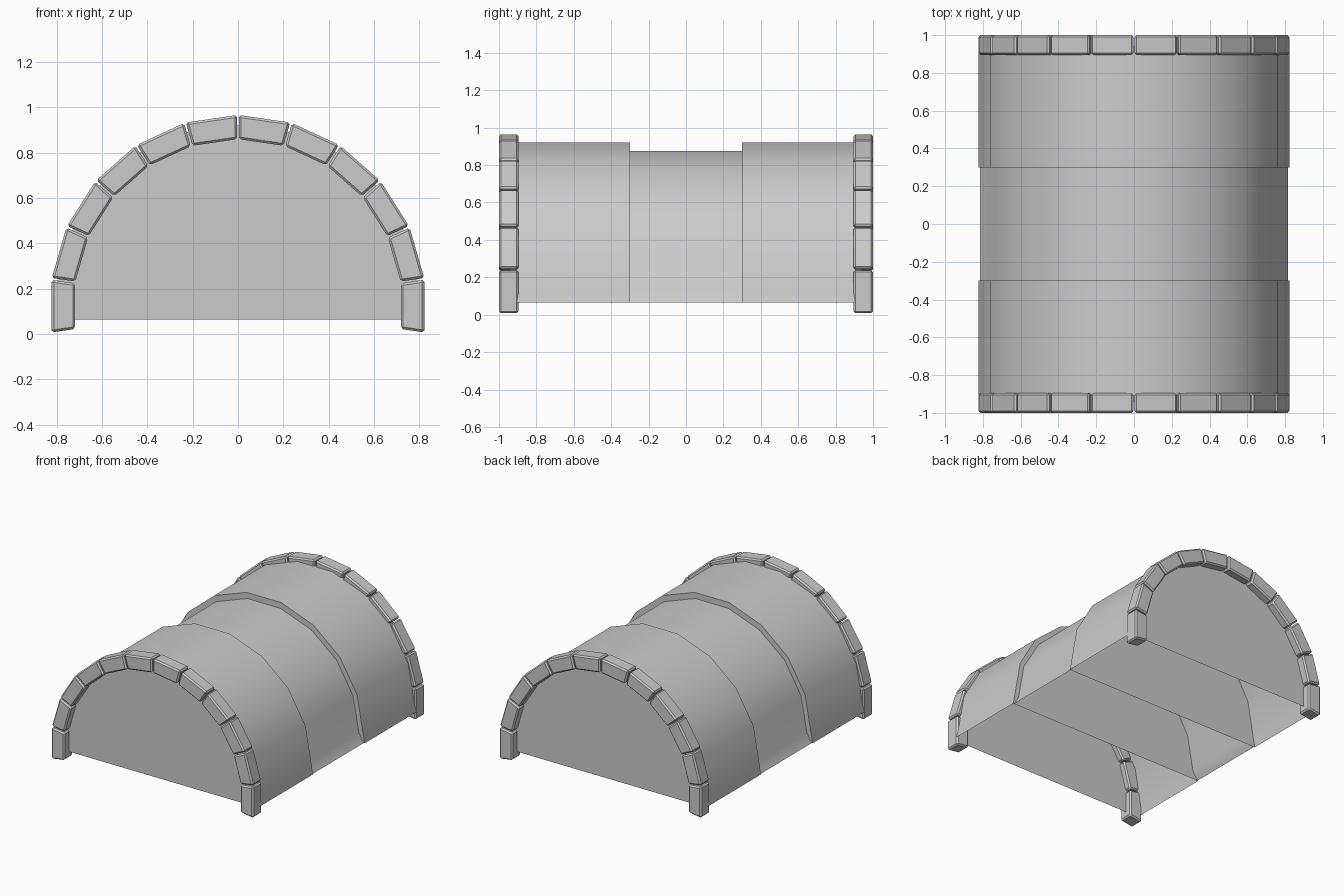
import bpy, math

if "Cube" in bpy.data.objects:
    bpy.data.objects.remove(bpy.data.objects["Cube"])

CZ = 0.123                    # height of the arch centre
STEP = math.pi / 11           # angle taken by one arch stone


def make(name, verts, faces):
    me = bpy.data.meshes.new(name)
    me.from_pydata(verts, [], faces)
    me.update()
    ob = bpy.data.objects.new(name, me)
    bpy.context.collection.objects.link(ob)
    bpy.context.view_layer.objects.active = ob
    return ob


def profile(rx, rz, foot):
    """Nine-sided half ring with short feet flaring down to z = 0.065."""
    arc = [(-rx * math.cos(i * math.pi / 9), 0.13 + rz * math.sin(i * math.pi / 9))
           for i in range(10)]
    return [(-foot, 0.065)] + arc + [(foot, 0.065)]


def shell(name, prof, y0, y1):
    """Open-bottomed vault section."""
    n = len(prof)
    verts = [(x, y, z) for y in (y0, y1) for x, z in prof]
    faces = [(i, i + 1, n + i + 1, n + i) for i in range(n - 1)]
    ob = make(name, verts, faces)
    for o in bpy.context.selected_objects:
        o.select_set(False)
    ob.select_set(True)
    bpy.ops.object.shade_smooth_by_angle(angle=math.radians(35))


def wall(name, prof, y, flip):
    """Flat arched wall across the vault."""
    f = list(range(len(prof)))
    make(name, [(x, y, z) for x, z in prof], [f if flip else f[::-1]])


def stone(name, angle, y0, y1):
    """Tapered, bevelled arch stone; angle is measured from straight up."""
    s, c = math.sin(angle), math.cos(angle)
    t, gap = math.tan(STEP / 2), 0.004
    verts = []
    for y in (y0, y1):
        for r, side in ((0.718, -1), (0.718, 1), (0.822, 1), (0.822, -1)):
            w = side * (r * t - gap)
            verts.append((r * s + w * c, y, CZ + 1.015 * (r * c - w * s)))
    ob = make(name, verts, [(0, 1, 2, 3), (7, 6, 5, 4), (0, 4, 5, 1),
                            (1, 5, 6, 2), (2, 6, 7, 3), (3, 7, 4, 0)])
    ob.data.flip_normals()
    b = ob.modifiers.new("bevel", 'BEVEL')
    b.width = 0.01
    b.segments = 1


outer = profile(0.81, 0.802, 0.822)
inner = profile(0.775, 0.757, 0.815)

# vault sections
shell("front_vault", outer, -0.94, -0.3)
shell("middle_vault", inner, -0.3, 0.3)
shell("back_vault", outer, 0.3, 0.94)

# end walls and the partitions that form the steps
wall("front_wall", outer, -0.94, False)
wall("front_partition", outer, -0.3, True)
wall("back_partition", outer, 0.3, False)
wall("back_wall", outer, 0.94, True)

# twelve stones around each end
for end, y0, y1 in (("front", -1.0, -0.895), ("back", 0.895, 1.0)):
    for i in range(12):
        stone(f"{end}_arch_stone_{i + 1}", (i - 5.5) * STEP, y0, y1)
